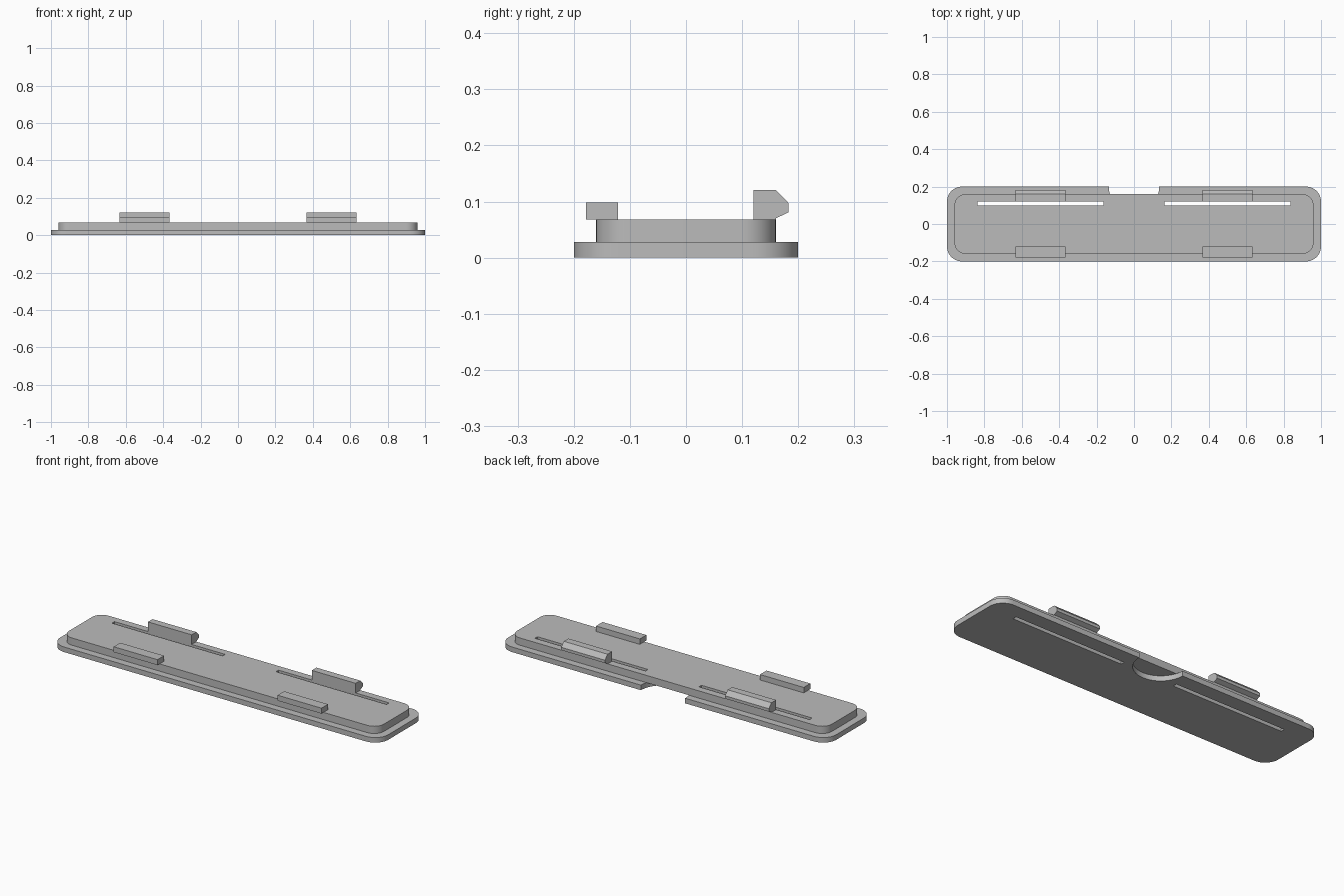
import bpy, bmesh
from math import sin, cos, pi, radians
from mathutils import Vector

cube = bpy.data.objects.get("Cube")
if cube:
    bpy.data.objects.remove(cube, do_unlink=True)

grey = bpy.data.materials.new("grey plastic")
grey.use_nodes = True
colour = (0.5, 0.5, 0.5, 1)
grey.diffuse_color = colour
grey.node_tree.nodes["Principled BSDF"].inputs["Base Color"].default_value = colour


def extrude(name, points, offset):
    """Extrude a closed outline of 3D points along an offset."""
    bm = bmesh.new()
    face = bm.faces.new([bm.verts.new(p) for p in points])
    new = bmesh.ops.extrude_face_region(bm, geom=[face])["geom"]
    bmesh.ops.translate(bm, vec=Vector(offset),
                        verts=[v for v in new if isinstance(v, bmesh.types.BMVert)])
    bmesh.ops.recalc_face_normals(bm, faces=bm.faces)
    mesh = bpy.data.meshes.new(name)
    bm.to_mesh(mesh)
    bm.free()
    mesh.materials.append(grey)
    obj = bpy.data.objects.new(name, mesh)
    bpy.context.collection.objects.link(obj)
    return obj


def arc(cx, cy, r, start, end, z, steps):
    angles = [radians(start + (end - start) * i / steps) for i in range(steps + 1)]
    return [(cx + r * cos(a), cy + r * sin(a), z) for a in angles]


def rounded(hx, hy, r, z):
    """Rounded rectangle, counter-clockwise from the back left corner."""
    corners = ((1, 1, 0), (-1, 1, 90), (-1, -1, 180), (1, -1, 270))
    return [arc(sx * (hx - r), sy * (hy - r), r, a, a + 90, z, 10)
            for sx, sy, a in corners]


def block(name, x0, x1, y0, y1, z0, z1):
    return extrude(name, [(x0, y0, z0), (x1, y0, z0), (x1, y1, z0), (x0, y1, z0)],
                   (0, 0, z1 - z0))


def cut(obj, cutter):
    mod = obj.modifiers.new("slot", 'BOOLEAN')
    mod.operation = 'DIFFERENCE'
    mod.solver = 'EXACT'
    mod.object = cutter
    bpy.context.view_layer.objects.active = obj
    bpy.ops.object.modifier_apply(modifier=mod.name)


STEP, TOP = 0.028, 0.068

# Flange with a round finger notch in the back edge
a, b, c, d = rounded(1, 0.2, 0.08, 0)
notch = arc(0, 0.2, 0.135, 0, -180, 0, 32)
flange = extrude("flange", a + notch + b + c + d, (0, 0, STEP))

# Raised inner plate
plate = extrude("raised_plate", sum(rounded(0.96, 0.16, 0.06, STEP), []),
                (0, 0, TOP - STEP))

# Long slots through both layers
for side in (-1, 1):
    x0, x1 = sorted((side * 0.163, side * 0.837))
    cutter = block("slot_cutter", x0, x1, 0.098, 0.12, -0.1, 0.2)
    cutter.hide_render = True
    for layer in (flange, plate):
        cut(layer, cutter)
    bpy.data.objects.remove(cutter, do_unlink=True)

# Snap clips at the back and locating tabs at the front
clip_profile = [(0.12, TOP), (0.12, 0.121), (0.16, 0.121), (0.183, 0.097),
                (0.183, 0.081), (0.16, 0.07), (0.16, TOP)]
for label, side in (("right", -1), ("left", 1)):
    x0, x1 = sorted((side * 0.366, side * 0.633))
    extrude(label + "_snap_clip", [(x0, y, z) for y, z in clip_profile],
            (x1 - x0, 0, 0))
    block(label + "_front_tab", x0, x1, -0.178, -0.121, TOP, 0.098)

# Smooth the rounded corners, keep the edges sharp
for obj in (flange, plate):
    bpy.ops.object.select_all(action='DESELECT')
    obj.select_set(True)
    bpy.context.view_layer.objects.active = obj
    bpy.ops.object.shade_smooth_by_angle(angle=radians(30))
